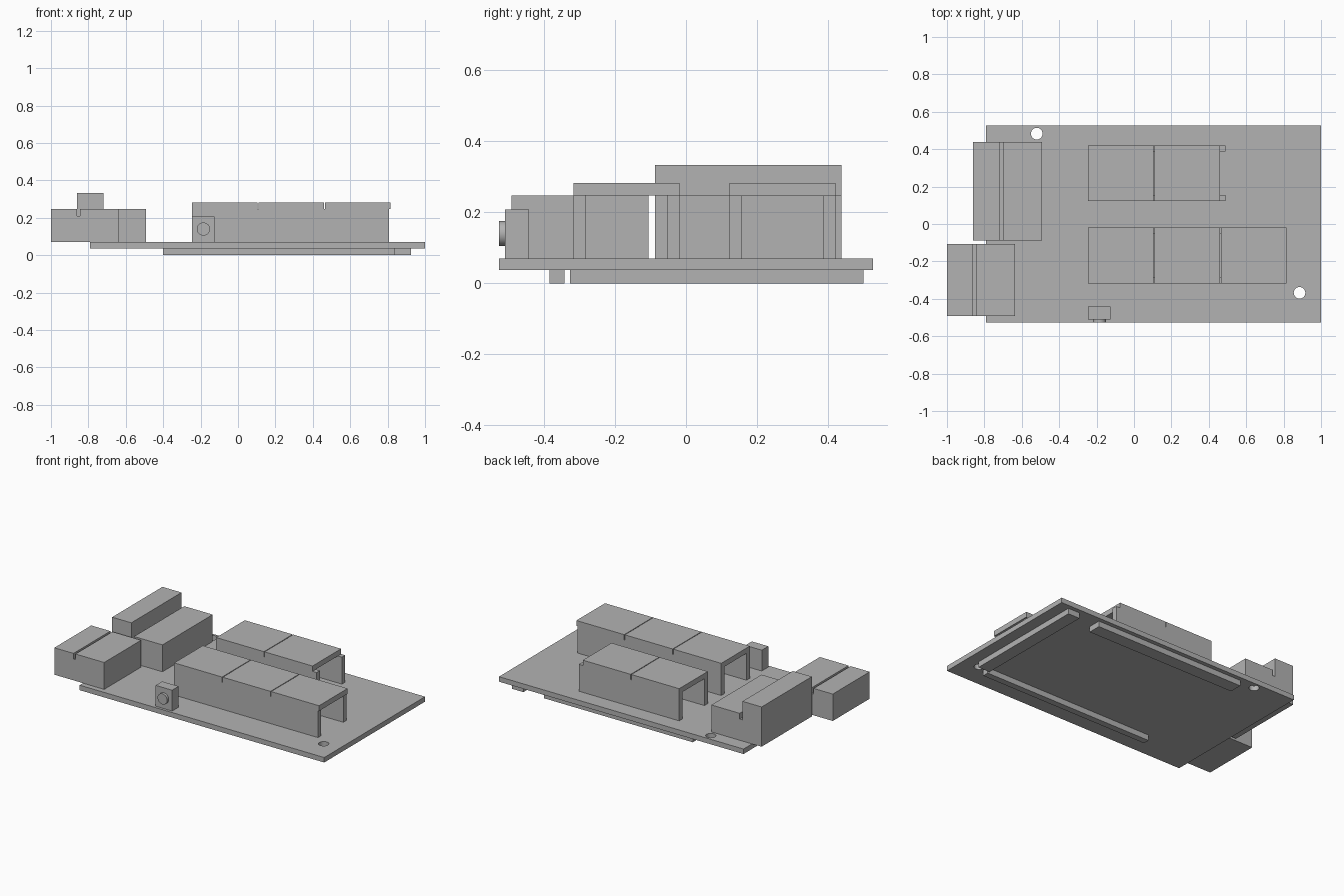
import bpy
import bmesh
from mathutils import Matrix, Vector

if "Cube" in bpy.data.objects:
    bpy.data.objects.remove(bpy.data.objects["Cube"], do_unlink=True)

grey = bpy.data.materials.new("light_grey")
grey.use_nodes = True
tone = (0.45, 0.45, 0.45, 1)
grey.diffuse_color = tone
grey.node_tree.nodes["Principled BSDF"].inputs["Base Color"].default_value = tone


def finish(name, bm):
    bmesh.ops.recalc_face_normals(bm, faces=bm.faces)
    mesh = bpy.data.meshes.new(name)
    bm.to_mesh(mesh)
    bm.free()
    mesh.materials.append(grey)
    obj = bpy.data.objects.new(name, mesh)
    bpy.context.collection.objects.link(obj)
    return obj


def box(name, x, y, z):
    """Box spanning the given (low, high) ranges."""
    bm = bmesh.new()
    bmesh.ops.create_cube(bm, size=1)
    for v in bm.verts:
        v.co = Vector(r[0] if c < 0 else r[1] for r, c in zip((x, y, z), v.co))
    return finish(name, bm)


def extrude_y(name, profile, y):
    """Extrude an (x, z) profile along y."""
    bm = bmesh.new()
    face = bm.faces.new([bm.verts.new((px, y[0], pz)) for px, pz in profile])
    new = bmesh.ops.extrude_face_region(bm, geom=[face])["geom"]
    bmesh.ops.translate(bm, vec=(0, y[1] - y[0], 0),
                        verts=[v for v in new if isinstance(v, bmesh.types.BMVert)])
    return finish(name, bm)


def cylinder(name, centre, radius, depth, axis="Z"):
    bm = bmesh.new()
    turn = Matrix.Rotation(1.5707963, 4, "X") if axis == "Y" else Matrix()
    bmesh.ops.create_cone(bm, cap_ends=True, segments=48, radius1=radius, radius2=radius,
                          depth=depth, matrix=Matrix.Translation(centre) @ turn)
    return finish(name, bm)


def activate(obj):
    bpy.ops.object.select_all(action="DESELECT")
    obj.select_set(True)
    bpy.context.view_layer.objects.active = obj


LOW, TOP = 0.037, 0.07

# Circuit board with two mounting holes
board = box("board", (-0.79, 1), (-0.527, 0.527), (LOW, TOP))
for x, y in ((-0.52, 0.483), (0.885, -0.368)):
    drill = cylinder("hole_cutter", (x, y, LOW), 0.031, 0.2)
    drill.hide_render = True
    cut = board.modifiers.new("hole", "BOOLEAN")
    cut.operation = "DIFFERENCE"
    cut.solver = "EXACT"
    cut.object = drill
    activate(board)
    bpy.ops.object.modifier_apply(modifier=cut.name)
    bpy.data.objects.remove(drill, do_unlink=True)
bpy.ops.object.shade_smooth_by_angle()

# Header strips under the board
box("front_header", (-0.4, 0.84), (-0.385, -0.343), (0, LOW))
box("back_header", (-0.4, 0.69), (0.415, 0.5), (0, LOW))
box("end_header", (0.84, 0.925), (-0.327, 0.5), (0, LOW))


# Rows of open-ended tunnel sockets: two long walls under separate roof plates
def socket_row(name, count, y0, y1, wall_end):
    wall, ceiling, roof, start, pitch = 0.034, 0.248, 0.283, -0.245, 0.355
    for side, y in (("front", (y0, y0 + wall)), ("back", (y1 - wall, y1))):
        box(f"{name}_{side}_wall", (start, wall_end), y, (TOP, ceiling))
    for i in range(count):
        x = start + i * pitch
        box(f"{name}_roof_{i + 1}", (x, x + pitch - 0.005), (y0, y1), (ceiling, roof))


socket_row("front_socket", 3, -0.317, -0.018, 0.807)
socket_row("back_socket", 2, 0.122, 0.421, 0.49)


# Stepped connector blocks with a narrow slot behind the outer part
def connector(name, x0, slot, width, x1, outer_top, y):
    top, floor = 0.248, 0.21
    extrude_y(name, [(x0, TOP), (x1, TOP), (x1, top), (slot + width, top),
                     (slot + width, floor), (slot, floor), (slot, outer_top),
                     (x0, outer_top)], y)


connector("tall_connector", -0.86, -0.72, 0.02, -0.492, 0.333, (-0.087, 0.438))
connector("low_connector", -1, -0.86, 0.015, -0.635, 0.248, (-0.492, -0.106))

# Push button on the front edge
box("button_body", (-0.245, -0.125), (-0.51, -0.442), (TOP, 0.208))
button = cylinder("button_cap", (-0.185, -0.5185, 0.14), 0.035, 0.017, "Y")
activate(button)
bpy.ops.object.shade_smooth_by_angle()
